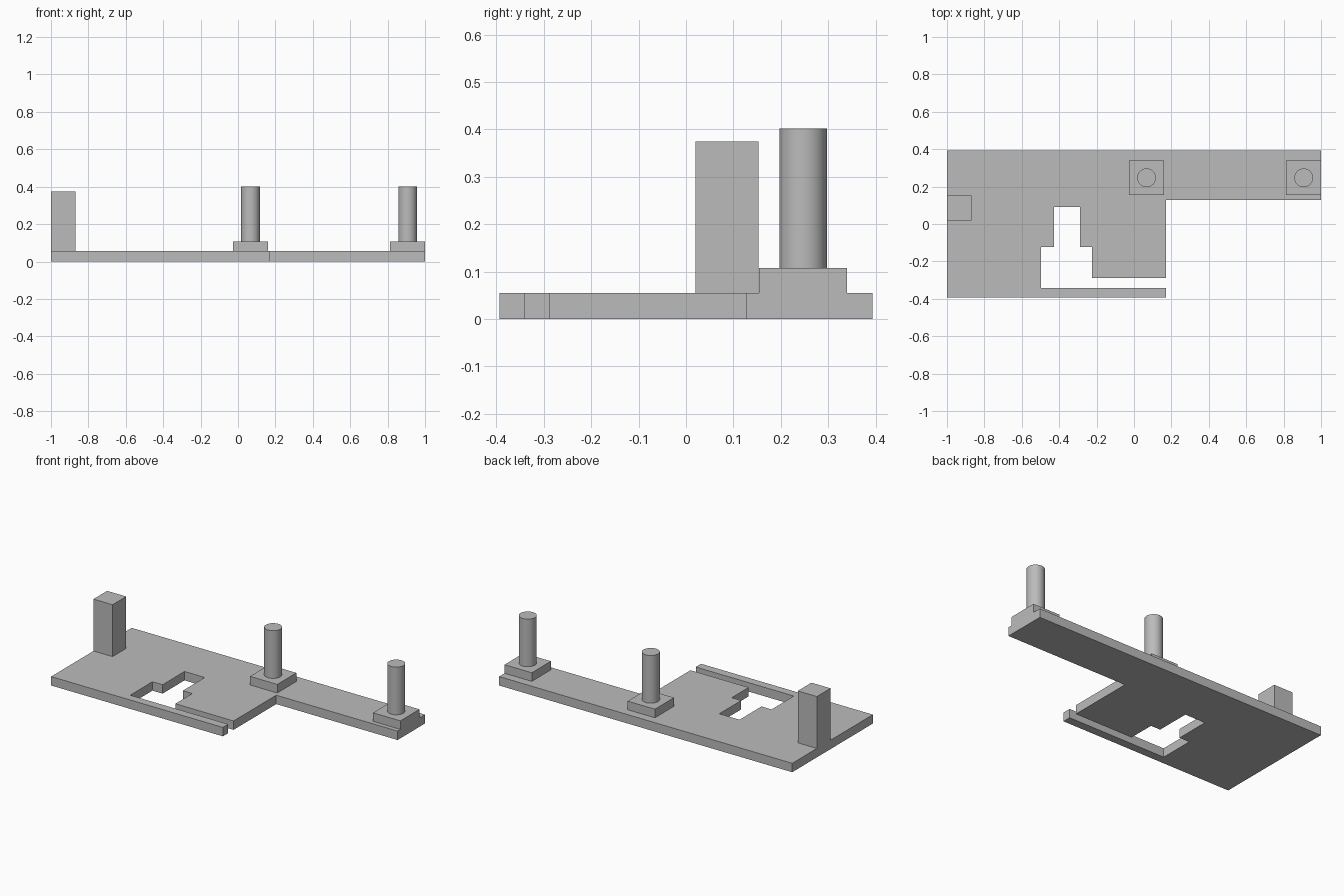
import bpy
import bmesh
import math

cube = bpy.data.objects.get("Cube")
if cube:
    bpy.data.objects.remove(cube, do_unlink=True)

# One plain grey for every part
grey = bpy.data.materials.new("plain_grey")
grey.use_nodes = True
colour = (0.5, 0.5, 0.5, 1)
grey.diffuse_color = colour
grey.node_tree.nodes["Principled BSDF"].inputs["Base Color"].default_value = colour

THICK = 0.055
PAD_TOP = 0.108
PILLAR_TOP = 0.402


def box(name, x0, x1, y0, y1, z0, z1):
    bpy.ops.mesh.primitive_cube_add(size=1)
    ob = bpy.context.object
    ob.name = name
    ob.location = ((x0 + x1) / 2, (y0 + y1) / 2, (z0 + z1) / 2)
    ob.scale = (x1 - x0, y1 - y0, z1 - z0)
    bpy.ops.object.transform_apply(location=True, rotation=False, scale=True)
    ob.data.materials.append(grey)
    return ob


def extruded_plate(name, outline, height):
    mesh = bpy.data.meshes.new(name)
    bm = bmesh.new()
    face = bm.faces.new([bm.verts.new((x, y, 0)) for x, y in outline])
    top = bmesh.ops.extrude_face_region(bm, geom=[face])["geom"]
    bmesh.ops.translate(bm, vec=(0, 0, height),
                        verts=[g for g in top if isinstance(g, bmesh.types.BMVert)])
    bmesh.ops.recalc_face_normals(bm, faces=bm.faces)
    bm.to_mesh(mesh)
    bm.free()
    ob = bpy.data.objects.new(name, mesh)
    bpy.context.collection.objects.link(ob)
    mesh.materials.append(grey)
    return ob


# Base plate: long arm, stepped cut-out and the slot leading into it
extruded_plate("base_plate", [
    (-1, -0.393), (0.172, -0.393), (0.172, -0.341), (-0.497, -0.341),
    (-0.497, -0.124), (-0.428, -0.124), (-0.428, 0.09), (-0.29, 0.09),
    (-0.29, -0.124), (-0.225, -0.124), (-0.225, -0.289), (0.172, -0.289),
    (0.172, 0.127), (1, 0.127), (1, 0.393), (-1, 0.393),
], THICK)

# Square post on the right edge
box("square_post", -1, -0.87, 0.02, 0.153, THICK, 0.375)

# Round pillars on square pads
for side, x in (("middle", 0.067), ("left", 0.907)):
    box(side + "_pad", x - 0.093, x + 0.093, 0.154, 0.34, THICK, PAD_TOP)
    bpy.ops.mesh.primitive_cylinder_add(
        vertices=48, radius=0.05, depth=PILLAR_TOP - PAD_TOP,
        location=(x, 0.247, (PAD_TOP + PILLAR_TOP) / 2))
    pillar = bpy.context.object
    pillar.name = side + "_pillar"
    pillar.data.materials.append(grey)
    bpy.ops.object.shade_smooth_by_angle(angle=math.radians(30))
